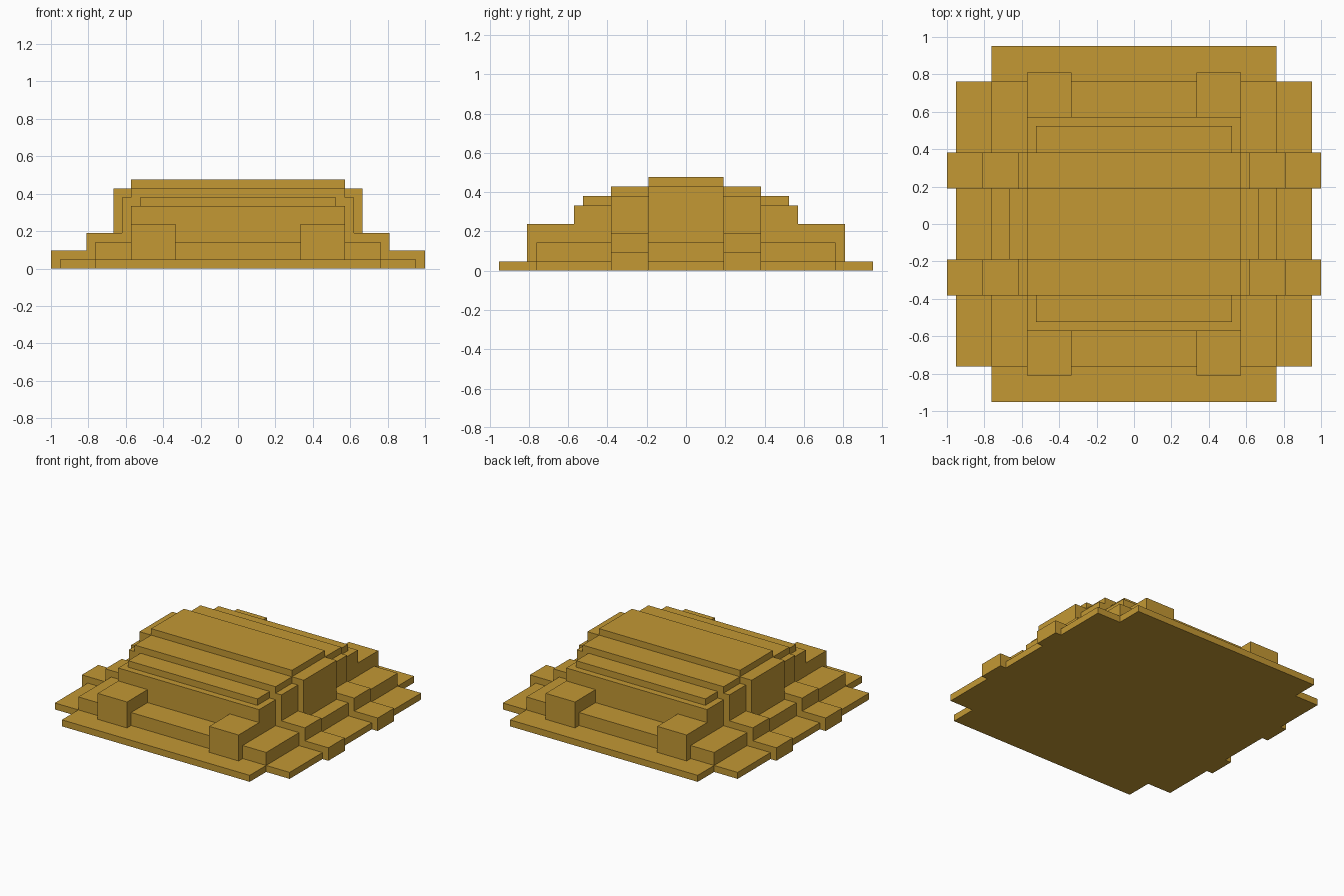
import bpy
import bmesh

# Remove the default cube
cube = bpy.data.objects.get("Cube")
if cube:
    bpy.data.objects.remove(cube, do_unlink=True)

U = 1 / 21  # grid module: the half length spans 21 modules

# Sandstone gold material
gold = bpy.data.materials.new("sandstone_gold")
gold.use_nodes = True
colour = (0.546, 0.314, 0.034, 1)
gold.diffuse_color = colour
gold.node_tree.nodes["Principled BSDF"].inputs["Base Color"].default_value = colour


def block(name, x, y, z):
    """Box from (min, max) ranges in grid modules."""
    bm = bmesh.new()
    bmesh.ops.create_cube(bm, size=1)
    for v in bm.verts:
        v.co = [U * (r[0] if c < 0 else r[1]) for c, r in zip(v.co, (x, y, z))]
    mesh = bpy.data.meshes.new(name)
    bm.to_mesh(mesh)
    bm.free()
    mesh.materials.append(gold)
    obj = bpy.data.objects.new(name, mesh)
    bpy.context.collection.objects.link(obj)
    return obj


def tier(name, half_x, half_y, z0, z1):
    """Box centred on the vertical axis."""
    return block(name, (-half_x, half_x), (-half_y, half_y), (z0, z1))


# Crossed base plates
tier("base_plate_long", 16, 20, 0, 1)
tier("base_plate_wide", 20, 16, 0, 1)

# Central stepped tiers
tier("lower_terrace", 16, 16, 0, 3)
tier("main_body", 12, 12, 3, 7)
tier("upper_step", 11, 11, 7, 8)
tier("roof_step", 12, 8, 8, 9)
tier("roof_ridge", 12, 4, 9, 10)
tier("central_hall", 14, 4, 3, 9)

# Paired cross ribs, stepping down towards both ends
for side, s in (("front", -1), ("back", 1)):
    y = sorted((4 * s, 8 * s))
    for level, half_x, z0, z1 in (("low", 21, 0, 2), ("middle", 17, 2, 4), ("high", 13, 4, 8)):
        block(f"{side}_rib_{level}", (-half_x, half_x), y, (z0, z1))

    # Corner blocks standing against the main body
    for hand, h in (("left", 1), ("right", -1)):
        block(f"{side}_{hand}_corner_block", sorted((7 * h, 12 * h)),
              sorted((12 * s, 17 * s)), (0, 5))
